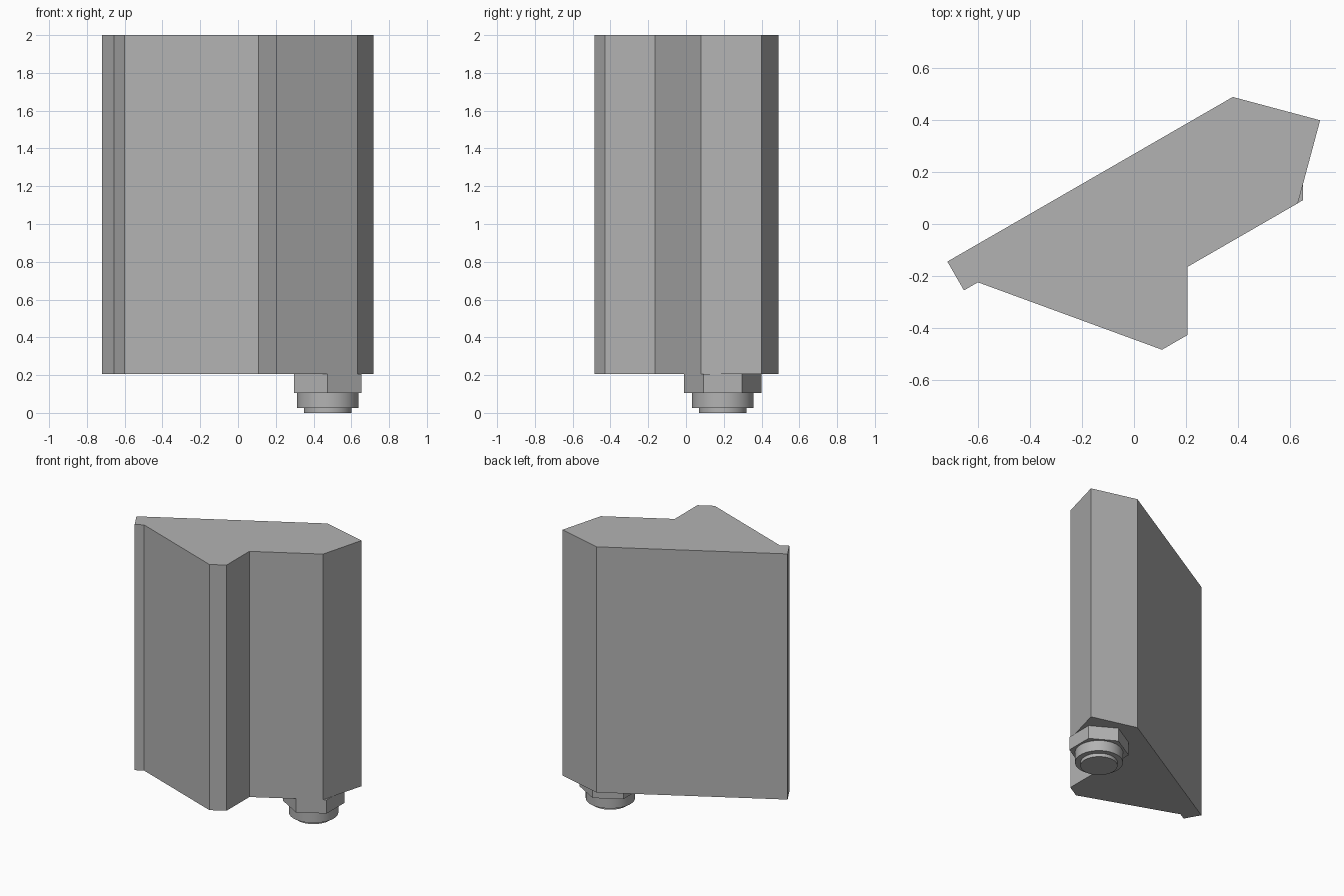
import bpy
import bmesh
import math

cube = bpy.data.objects.get("Cube")
if cube:
    bpy.data.objects.remove(cube, do_unlink=True)

# Single grey finish
grey = bpy.data.materials.new("plain_grey")
grey.use_nodes = True
GREY = (0.45, 0.45, 0.45, 1.0)
grey.diffuse_color = GREY
grey.node_tree.nodes["Principled BSDF"].inputs["Base Color"].default_value = GREY


def prism(name, outline, bottom, top, smooth=False):
    """Extrude a closed counter-clockwise outline from bottom to top."""
    bm = bmesh.new()
    base = bm.faces.new([bm.verts.new((x, y, bottom)) for x, y in outline])
    grown = bmesh.ops.extrude_face_region(bm, geom=[base], use_keep_orig=True)
    verts = [v for v in grown["geom"] if isinstance(v, bmesh.types.BMVert)]
    bmesh.ops.translate(bm, verts=verts, vec=(0, 0, top - bottom))
    bmesh.ops.recalc_face_normals(bm, faces=bm.faces)
    mesh = bpy.data.meshes.new(name)
    bm.to_mesh(mesh)
    bm.free()
    mesh.materials.append(grey)
    obj = bpy.data.objects.new(name, mesh)
    bpy.context.collection.objects.link(obj)
    if smooth:
        bpy.ops.object.select_all(action="DESELECT")
        obj.select_set(True)
        bpy.context.view_layer.objects.active = obj
        bpy.ops.object.shade_smooth_by_angle(angle=math.radians(30))
    return obj


def ring(radius, sides, turn=0.0):
    """Regular polygon around the fitting axis."""
    cx, cy = 0.475, 0.195
    angles = [turn + math.tau * i / sides for i in range(sides)]
    return [(cx + radius * math.cos(a), cy + radius * math.sin(a)) for a in angles]


# Tall angular body
body_outline = [
    (-0.72, -0.145), (-0.656, -0.256), (-0.602, -0.225),
    (0.108, -0.485), (0.207, -0.428), (0.207, -0.165),
    (0.632, 0.08), (0.718, 0.40), (0.381, 0.49),
]
prism("body", body_outline, 0.205, 2.0)

# Fitting underneath: hex nut, collar and end disc
prism("hex_nut", ring(0.205, 6, math.radians(30)), 0.105, 0.205)
prism("collar", ring(0.163, 64), 0.026, 0.105, smooth=True)
prism("end_disc", ring(0.126, 64), 0.0, 0.026, smooth=True)
